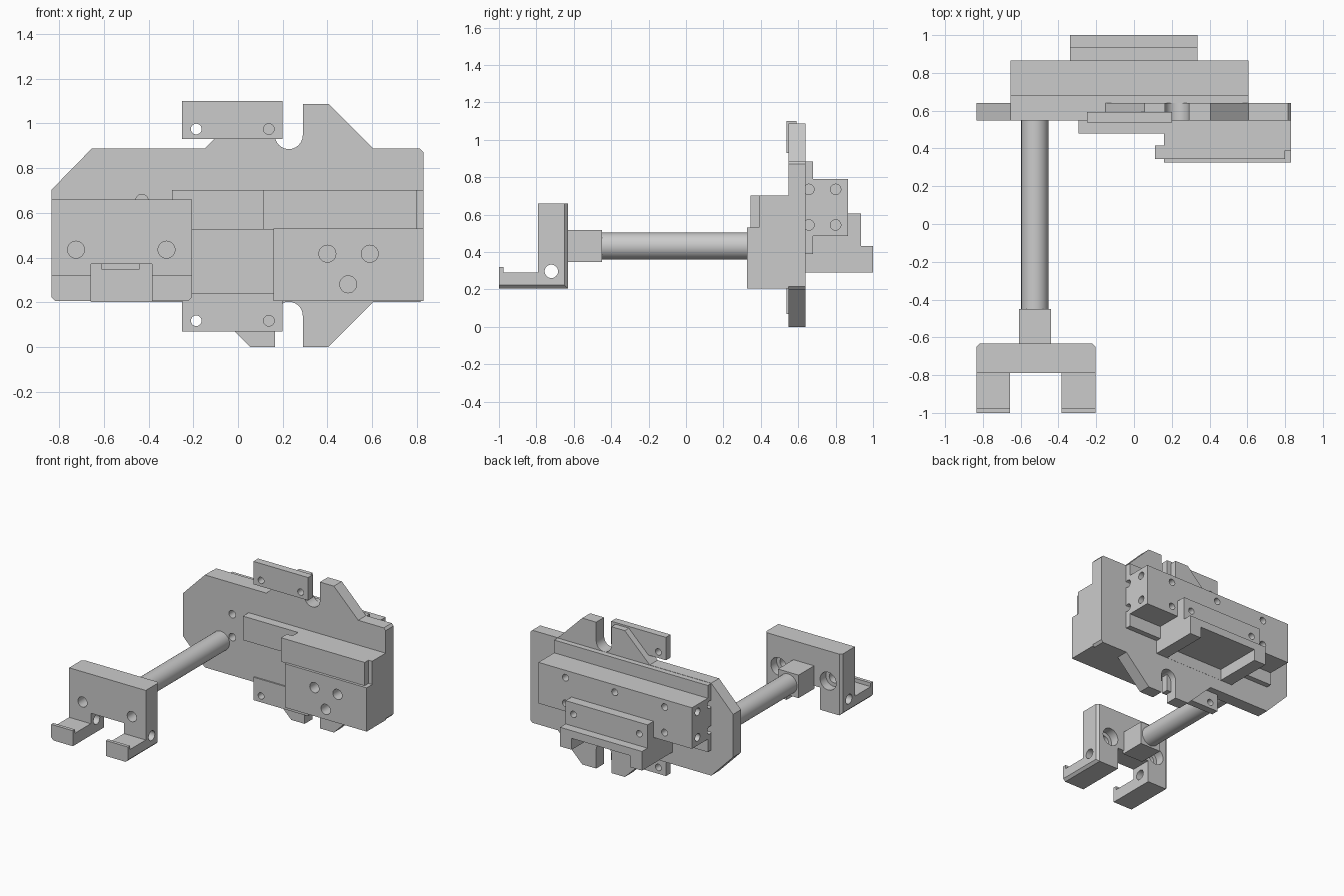
import bpy, bmesh, math
from mathutils import Matrix, Vector

if "Cube" in bpy.data.objects:
    bpy.data.objects.remove(bpy.data.objects["Cube"])


def make(name, bm):
    bmesh.ops.recalc_face_normals(bm, faces=bm.faces)
    me = bpy.data.meshes.new(name)
    bm.to_mesh(me)
    bm.free()
    ob = bpy.data.objects.new(name, me)
    bpy.context.collection.objects.link(ob)
    return ob


def prism(name, pts, axis, a, b):
    """Extrude a 2D profile along an axis: y uses (x,z), x uses (y,z), z uses (x,y)."""
    bm = bmesh.new()
    place = {'x': lambda u, v, w: (w, u, v), 'y': lambda u, v, w: (u, w, v),
             'z': lambda u, v, w: (u, v, w)}[axis]
    face = bm.faces.new([bm.verts.new(place(u, v, a)) for u, v in pts])
    ext = bmesh.ops.extrude_face_region(bm, geom=[face])
    vs = [g for g in ext['geom'] if isinstance(g, bmesh.types.BMVert)]
    bmesh.ops.translate(bm, verts=vs, vec=place(0, 0, b - a))
    return make(name, bm)


def box(name, x0, x1, y0, y1, z0, z1):
    return prism(name, [(x0, y0), (x1, y0), (x1, y1), (x0, y1)], 'z', z0, z1)


def rods(name, axis, centres, r, a, b, seg=24):
    """Cylinders along an axis, at the given 2D centres."""
    bm = bmesh.new()
    for u, v in centres:
        w = (a + b) / 2
        if axis == 'x':
            loc, rot = (w, u, v), Matrix.Rotation(math.pi / 2, 4, 'Y')
        else:
            loc, rot = (u, w, v), Matrix.Rotation(math.pi / 2, 4, 'X')
        bmesh.ops.create_cone(bm, cap_ends=True, segments=seg, radius1=r, radius2=r,
                              depth=b - a, matrix=Matrix.Translation(Vector(loc)) @ rot)
    return make(name, bm)


def boolean(ob, other, op='DIFFERENCE'):
    other.hide_render = True
    m = ob.modifiers.new('b', 'BOOLEAN')
    m.operation, m.object, m.solver = op, other, 'EXACT'
    bpy.context.view_layer.objects.active = ob
    bpy.ops.object.modifier_apply(modifier=m.name)
    bpy.data.objects.remove(other, do_unlink=True)


def drill(ob, axis, centres, r, a, b):
    boolean(ob, rods('cutter', axis, centres, r, a, b))


MID = 0.5435  # plate mirror height

# Main plate: half outline (right to left along the top), mirrored downward
arc = [(0.2275 + 0.0625 * math.cos(t), 0.9475 + 0.0625 * math.sin(t))
       for t in [-math.pi * i / 12 for i in range(13)]]
top = [(0.83, 0.87), (0.815, 0.887), (0.605, 0.887), (0.405, 1.087), (0.29, 1.087)] + arc + \
      [(0.165, 1.087), (0.055, 1.087), (-0.15, 0.887), (-0.655, 0.887), (-0.835, 0.703)]
plate = prism('main_plate', top + [(x, 2 * MID - z) for x, z in reversed(top)], 'y', 0.547, 0.64)
drill(plate, 'y', [(-0.43, 0.655), (-0.43, 0.485)], 0.028, 0.5, 0.638)

# Small drilled tabs above and below
for name, z0, z1, hz in (('upper_tab', 0.93, 1.10, 0.975), ('lower_tab', 0.07, 0.24, 0.117)):
    tab = box(name, -0.25, 0.2, 0.537, 0.592, z0, z1)
    drill(tab, 'y', [(-0.187, hz), (0.138, hz)], 0.024, 0.5, 0.7)
    # matching holes in the plate surface
    drill(plate, 'y', [(0.138, hz)], 0.024, 0.5, 0.625)

# Front block: lower body, upper stepped block and side rail
front = box('front_block', 0.158, 0.83, 0.325, 0.549, 0.205, 0.53)
upper = prism('upper', [(0.112, 0.345), (0.80, 0.345), (0.80, 0.39), (0.83, 0.39), (0.83, 0.549),
                        (0.158, 0.549), (0.158, 0.415), (0.112, 0.415)], 'z', 0.525, 0.703)
boolean(front, upper, 'UNION')
boolean(front, box('rail', -0.295, 0.3, 0.48, 0.549, 0.525, 0.703), 'UNION')
drill(front, 'y', [(0.40, 0.417), (0.59, 0.417), (0.493, 0.28)], 0.038, 0.3, 0.5)

# Rear block with stepped, channelled foot
rear = prism('rear_block', [(0.638, 0.39), (0.68, 0.39), (0.68, 0.485), (0.865, 0.485),
                            (0.865, 0.79), (0.68, 0.79), (0.68, 0.885), (0.638, 0.885)],
             'x', -0.655, 0.607)
foot = prism('foot', [(0.638, 0.29), (1.0, 0.29), (1.0, 0.432), (0.935, 0.432),
                      (0.935, 0.605), (0.638, 0.605)], 'x', -0.338, 0.335)
boolean(foot, box('channel', -0.24, 0.24, 0.641, 1.1, 0.2, 0.375))
boolean(rear, foot, 'UNION')
drill(rear, 'y', [(0.385, 0.735), (-0.02, 0.735), (-0.43, 0.735), (0.385, 0.545), (-0.43, 0.545)],
      0.025, 0.8, 0.95)
drill(rear, 'y', [(-0.27, 0.52), (0.27, 0.52)], 0.024, 0.87, 1.05)
ends = [(y, z) for y in (0.657, 0.80) for z in (0.735, 0.545)]
drill(rear, 'x', ends, 0.028, -0.8, -0.59)
drill(rear, 'x', ends, 0.028, 0.54, 0.75)

# Shaft and its square end
shaft = rods('shaft', 'y', [(-0.525, 0.432)], 0.072, -0.46, 0.56, 48)
shaft_end = box('shaft_end', -0.61, -0.44, -0.64, -0.45, 0.347, 0.518)

# Clamp: chamfered body, open notch, two lipped feet
clamp = prism('clamp', [(-0.835, -0.79), (-0.205, -0.79), (-0.205, -0.65), (-0.223, -0.632),
                        (-0.817, -0.632), (-0.835, -0.65)], 'z', 0.205, 0.66)
for x0, x1 in ((-0.835, -0.657), (-0.385, -0.205)):
    toe = prism('toe', [(-0.78, 0.205), (-0.78, 0.292), (-0.975, 0.292), (-0.975, 0.32),
                        (-1.0, 0.32), (-1.0, 0.205)], 'x', x0, x1)
    boolean(clamp, toe, 'UNION')
boolean(clamp, box('notch', -0.657, -0.385, -1.1, -0.5, 0.1, 0.37))
for s in (-1, 1):  # bottom edge chamfers
    edge = -0.52 + s * 0.315
    boolean(clamp, prism('bevel', [(edge + s * 0.05, 0.15), (edge - s * 0.068, 0.155),
                                   (edge + s * 0.05, 0.273)], 'y', -1.1, -0.5))
bolts = [(-0.725, 0.435), (-0.32, 0.435)]
drill(clamp, 'y', bolts, 0.038, -0.9, -0.5)
drill(clamp, 'y', bolts, 0.066, -0.70, -0.5)
drill(clamp, 'x', [(-0.72, 0.297)], 0.036, -1.0, 0.0)

# Smooth the round surfaces, keep edges sharp
for ob in bpy.context.scene.objects:
    ob.select_set(True)
bpy.ops.object.shade_smooth_by_angle(angle=math.radians(25))
